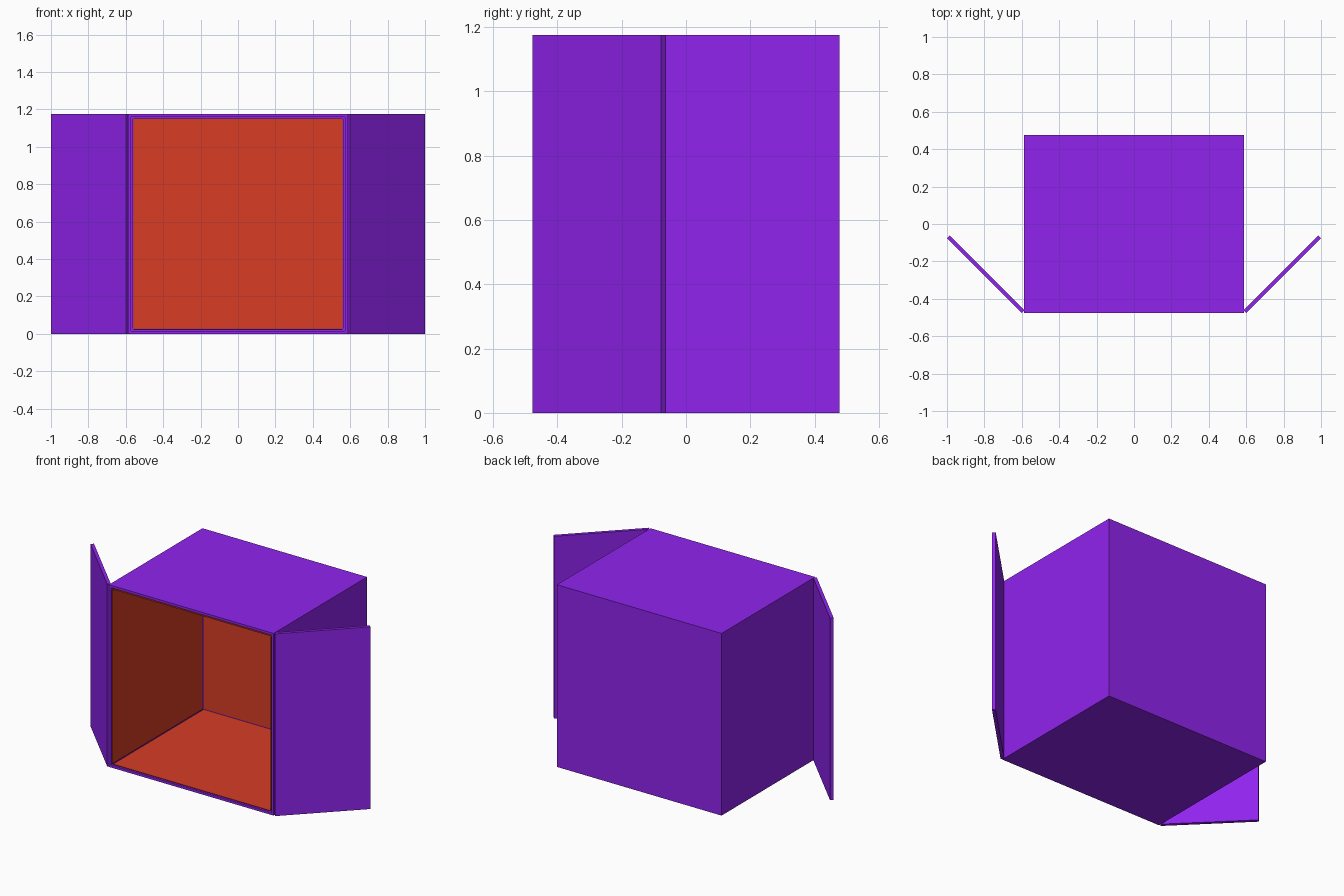
import bpy, bmesh
from mathutils import Vector

if "Cube" in bpy.data.objects:
    bpy.data.objects.remove(bpy.data.objects["Cube"])

W, D, H, T = 0.588, 0.477, 1.176, 0.022   # half width, half depth, height, wall


def material(name, color):
    m = bpy.data.materials.new(name)
    m.diffuse_color = color
    m.use_nodes = True
    m.node_tree.nodes["Principled BSDF"].inputs["Base Color"].default_value = m.diffuse_color
    return m


purple = material("purple", (0.28, 0.017, 0.85, 1))
red = material("red", (0.68, 0.045, 0.018, 1))


def finish(name, bm, mat):
    bmesh.ops.recalc_face_normals(bm, faces=bm.faces)
    me = bpy.data.meshes.new(name)
    bm.to_mesh(me)
    bm.free()
    me.materials.append(mat)
    ob = bpy.data.objects.new(name, me)
    bpy.context.collection.objects.link(ob)
    return ob


def prism(name, outline, z0, z1, mat):
    bm = bmesh.new()
    face = bm.faces.new([bm.verts.new((x, y, z0)) for x, y in outline])
    ext = bmesh.ops.extrude_face_region(bm, geom=[face])
    verts = [v for v in ext["geom"] if isinstance(v, bmesh.types.BMVert)]
    bmesh.ops.translate(bm, verts=verts, vec=Vector((0, 0, z1 - z0)))
    return finish(name, bm, mat)


def box(name, x0, x1, y0, y1, z0, z1, mat):
    return prism(name, [(x0, y0), (x1, y0), (x1, y1), (x0, y1)], z0, z1, mat)


# Open-fronted cabinet shell: box with the front inset and pushed back
bm = bmesh.new()
bmesh.ops.create_cube(bm, size=1)
for v in bm.verts:
    v.co = Vector((v.co.x * 2 * W, v.co.y * 2 * D, (v.co.z + 0.5) * H))
bm.normal_update()
front = min(bm.faces, key=lambda f: f.calc_center_median().y)
bmesh.ops.inset_region(bm, faces=[front], thickness=T)
ext = bmesh.ops.extrude_face_region(bm, geom=[front])
verts = [v for v in ext["geom"] if isinstance(v, bmesh.types.BMVert)]
bmesh.ops.translate(bm, verts=verts, vec=Vector((0, 2 * D - T, 0)))
if front.is_valid:
    bmesh.ops.delete(bm, geom=[front], context="FACES_ONLY")
finish("cabinet_shell", bm, purple)

# Red lining panels, slightly short of the corners so purple seams show
P, G = 0.003, 0.006
xi, yb, zt = W - T, D - T, H - T
box("back_lining", -xi + G, xi - G, yb - P, yb, T + G, zt - G, red)
box("floor_lining", -xi + G, xi - G, -D + 0.002, yb - G, T, T + P, red)
box("ceiling_lining", -xi + G, xi - G, -D + 0.002, yb - G, zt - P, zt, red)
for s, side in ((-1, "left"), (1, "right")):
    box(side + "_lining", s * xi, s * (xi - P), -D + 0.002, yb - G, T + G, zt - G, red)
    # Doors swung open 45 degrees behind the front plane
    outline = [(0.585, -0.462), (0.6, -0.477), (1.0, -0.077), (0.985, -0.062)]
    prism(side + "_door", [(s * x, y) for x, y in outline], 0, H, purple)
